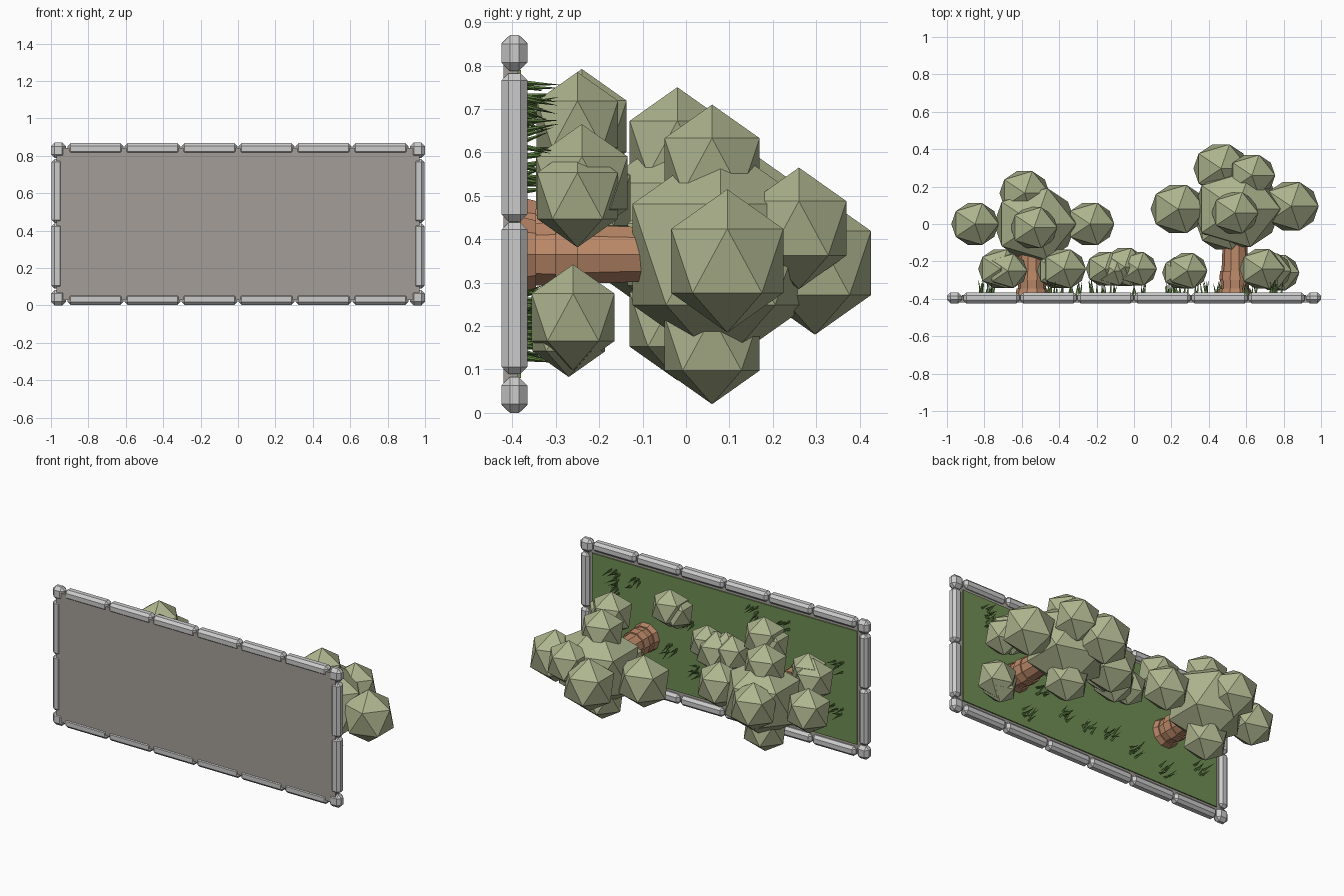
import bpy, bmesh, math, random
from mathutils import Vector, Matrix

if "Cube" in bpy.data.objects:
    bpy.data.objects.remove(bpy.data.objects["Cube"])

random.seed(4)


def material(name, rgb):
    m = bpy.data.materials.new(name)
    m.diffuse_color = (*rgb, 1)
    m.use_nodes = True
    m.node_tree.nodes["Principled BSDF"].inputs["Base Color"].default_value = m.diffuse_color
    return m


LEAF = material("leaf", (0.42, 0.46, 0.27))
BARK = material("bark", (0.50, 0.25, 0.14))
TURF = material("turf", (0.16, 0.27, 0.09))
BLADE = material("blade", (0.13, 0.25, 0.06))
SOIL = material("soil", (0.37, 0.34, 0.31))


def finish(name, bm, mat=None):
    me = bpy.data.meshes.new(name)
    bm.normal_update()
    bm.to_mesh(me)
    bm.free()
    ob = bpy.data.objects.new(name, me)
    bpy.context.collection.objects.link(ob)
    if mat:
        me.materials.append(mat)
    return ob


def box(name, lo, hi, mat=None, bevel=0):
    lo, hi = Vector(lo), Vector(hi)
    bm = bmesh.new()
    bmesh.ops.create_cube(bm, size=1, matrix=Matrix.Translation((lo + hi) / 2)
                          @ Matrix.Diagonal((*(hi - lo), 1)))
    if bevel:
        bmesh.ops.bevel(bm, geom=bm.edges[:], offset=bevel, segments=1,
                        profile=0.5, affect='EDGES')
    return finish(name, bm, mat)


def leaf_balls(name, balls):
    # faceted foliage, slightly squashed along y
    bm = bmesh.new()
    for x, y, z, r in balls:
        bmesh.ops.create_icosphere(bm, subdivisions=1, radius=r,
                                   matrix=Matrix.Translation((x, y, z))
                                   @ Matrix.Diagonal((1, 0.92, 1, 1)))
    return finish(name, bm, LEAF)


# Bed: backing slab and turf sheet
box("soil_slab", (-0.97, -0.42, 0.03), (0.97, -0.387, 0.84), SOIL)
box("turf", (-0.92, -0.40, 0.08), (0.92, -0.38, 0.79), TURF)

# Stone border: long rows, short rows, corner blocks
Y0, Y1, W = -0.425, -0.365, 0.06
for row, z in (("lower", 0.003), ("upper", 0.867 - W)):
    for i in range(6):
        x = -0.915 + i * 0.305
        box(f"{row}_stone", (x + 0.003, Y0, z), (x + 0.302, Y1, z + W), None, 0.016)
for side in (-1, 1):
    a, b = sorted((side * 0.997, side * (0.997 - W)))
    for z0, z1 in ((0.09, 0.438), (0.441, 0.782)):
        box("side_stone", (a, Y0, z0), (b, Y1, z1), None, 0.016)
    a, b = sorted((side * 1.0, side * 0.92))
    for z in (0.0, 0.787):
        box("corner_stone", (a, Y0, z), (b, Y1, z + 0.083), None, 0.02)


# Trunks: stepped ten-sided lathe along y
def trunk(x, z):
    profile = [(-0.385, 0.092), (-0.345, 0.082), (-0.345, 0.075), (-0.30, 0.078),
               (-0.30, 0.084), (-0.25, 0.080), (-0.25, 0.072), (-0.08, 0.065)]
    n = 10
    bm = bmesh.new()
    rings = [[bm.verts.new((x + r * math.cos(2 * math.pi * k / n), y,
                            z + r * math.sin(2 * math.pi * k / n)))
              for k in range(n)] for y, r in profile]
    for p, q in zip(rings, rings[1:]):
        for k in range(n):
            bm.faces.new((p[k], q[k], q[(k + 1) % n], p[(k + 1) % n]))
    bm.faces.new(rings[0])
    bm.faces.new(rings[-1][::-1])
    bmesh.ops.recalc_face_normals(bm, faces=bm.faces)
    finish("trunk", bm, BARK)


trunk(-0.545, 0.41)
trunk(0.54, 0.365)

# Tree crowns
leaf_balls("left_crown", [
    (-0.53, 0.0, 0.42, 0.245), (-0.85, 0.0, 0.42, 0.142), (-0.235, 0.0, 0.42, 0.145),
    (-0.535, -0.02, 0.61, 0.14), (-0.535, -0.02, 0.215, 0.14), (-0.585, 0.165, 0.44, 0.15)])
leaf_balls("right_crown", [
    (0.55, 0.08, 0.365, 0.26), (0.236, 0.08, 0.345, 0.165), (0.84, 0.095, 0.35, 0.165),
    (0.54, 0.06, 0.57, 0.14), (0.54, 0.06, 0.16, 0.14), (0.465, 0.297, 0.345, 0.165),
    (0.63, 0.26, 0.425, 0.14), (0.48, -0.01, 0.365, 0.16)])

# Bushes: overlapping pairs
for x, y, z, r, dx, dz in ((-0.715, -0.24, 0.49, 0.132, 0.04, 0.035),
                           (-0.375, -0.24, 0.66, 0.132, -0.04, -0.03),
                           (-0.155, -0.24, 0.50, 0.115, 0.05, 0.02),
                           (-0.05, -0.23, 0.49, 0.13, 0.07, 0.03),
                           (0.285, -0.25, 0.665, 0.12, -0.04, -0.02),
                           (0.685, -0.24, 0.53, 0.135, 0.05, -0.03),
                           (0.775, -0.26, 0.22, 0.122, -0.03, -0.03)):
    leaf_balls("bush", [(x, y, z, r), (x + dx, y - 0.01, z + dz, r * 0.88)])

# Grass tufts: three-sided blades rising along +y
bm = bmesh.new()
for x, z in ((0.755, 0.70), (0.76, 0.62), (0.25, 0.56), (-0.20, 0.73), (-0.42, 0.70),
             (0.36, 0.34), (0.20, 0.25), (0.02, 0.23), (-0.14, 0.24), (-0.32, 0.21),
             (-0.54, 0.16), (-0.79, 0.27), (-0.80, 0.54), (0.47, 0.16), (0.62, 0.68)):
    for i in range(7):
        bx, bz = x + random.uniform(-0.035, 0.035), z + random.uniform(-0.035, 0.035)
        tip = bm.verts.new((bx + random.uniform(-0.02, 0.02), random.uniform(-0.33, -0.285),
                            bz + random.uniform(-0.025, 0.025)))
        base = [bm.verts.new((bx + 0.008 * math.cos(t), -0.382, bz + 0.008 * math.sin(t)))
                for t in (0, 2.1, 4.2)]
        for k in range(3):
            bm.faces.new((base[k], tip, base[(k + 1) % 3]))
bmesh.ops.recalc_face_normals(bm, faces=bm.faces)
finish("grass_tufts", bm, BLADE)
